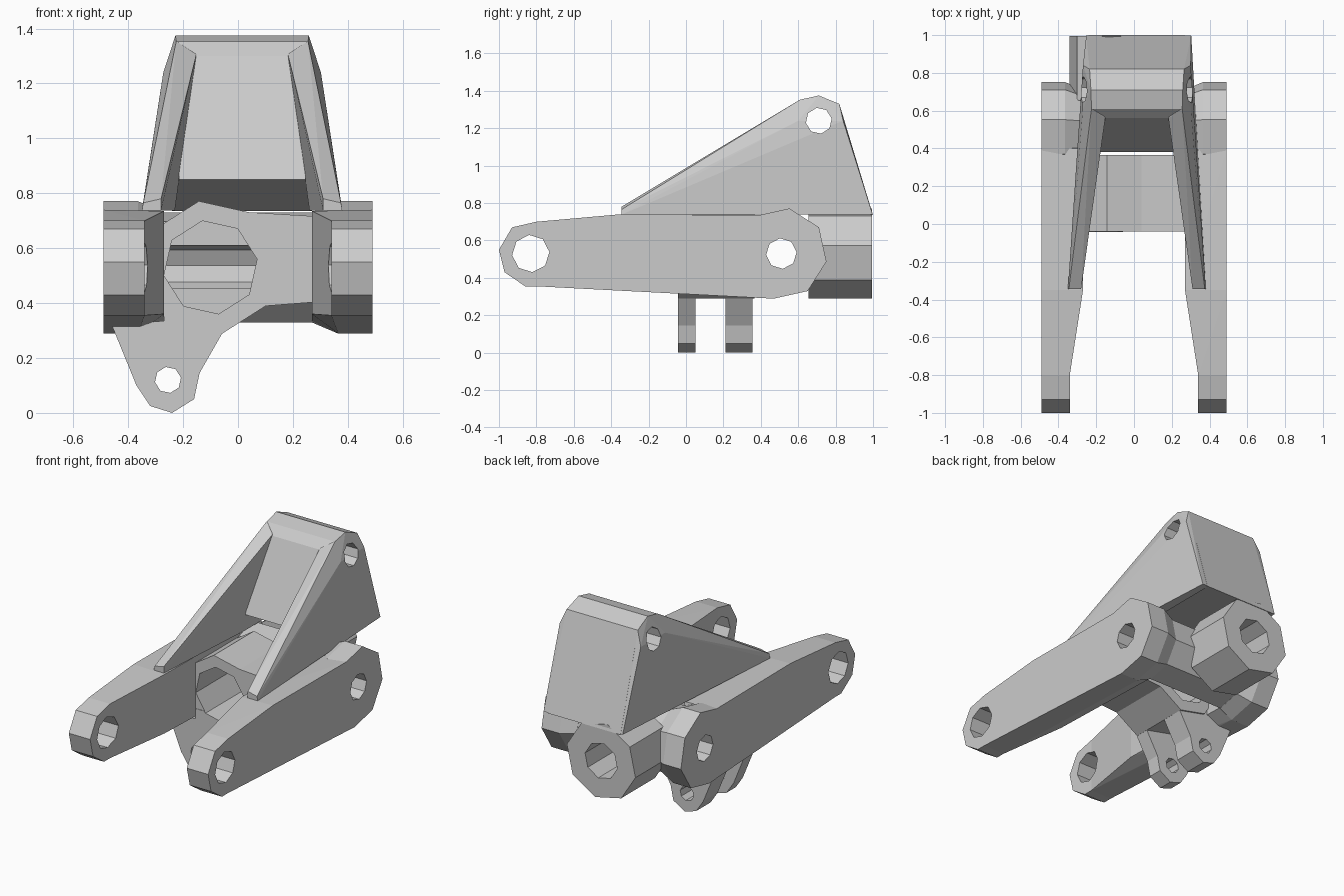
import bpy, bmesh, math

if "Cube" in bpy.data.objects:
    bpy.data.objects.remove(bpy.data.objects["Cube"])


def make(name, bm):
    bmesh.ops.recalc_face_normals(bm, faces=bm.faces[:])
    me = bpy.data.meshes.new(name)
    bm.to_mesh(me)
    bm.free()
    ob = bpy.data.objects.new(name, me)
    bpy.context.collection.objects.link(ob)
    return ob


def place(axis, p, d):
    return (d, p[0], p[1]) if axis == 'x' else (p[0], d, p[1])


def prism(pts, axis, a, b, name="piece"):
    bm = bmesh.new()
    f = bm.faces.new([bm.verts.new(place(axis, p, a)) for p in pts])
    ext = bmesh.ops.extrude_face_region(bm, geom=[f])['geom']
    delta = place(axis, (0, 0), b - a)
    bmesh.ops.translate(bm, vec=delta, verts=[v for v in ext if isinstance(v, bmesh.types.BMVert)])
    return make(name, bm)


def hull(pts, name="piece"):
    bm = bmesh.new()
    for p in pts:
        bm.verts.new(p)
    bmesh.ops.convex_hull(bm, input=bm.verts[:])
    junk = [v for v in bm.verts if not v.link_faces]
    bmesh.ops.delete(bm, geom=junk, context='VERTS')
    bmesh.ops.dissolve_limit(bm, angle_limit=0.02, verts=bm.verts[:], edges=bm.edges[:])
    return make(name, bm)


def octagon(c, r, rot=10):
    return [(c[0] + r * math.cos(math.radians(rot + 45 * i)),
             c[1] + r * math.sin(math.radians(rot + 45 * i))) for i in range(8)]


def boolean(ob, others, op):
    for o in others:
        m = ob.modifiers.new("b", 'BOOLEAN')
        m.operation, m.object, m.solver = op, o, 'EXACT'
        dg = bpy.context.evaluated_depsgraph_get()
        me = bpy.data.meshes.new_from_object(ob.evaluated_get(dg))
        ob.modifiers.clear()
        ob.data = me
        bpy.data.objects.remove(o)


HUB = (-0.10, 0.53)     # x, z of the long bore
PIN = (0.51, 0.53)      # y, z of the cross pin

# Base body: octagonal sleeve blended into the right arm
o = octagon(HUB, 0.245)
sleeve = [(0.3, 0.405), (0.3, 0.715)] + o[1:]
base = prism(sleeve, 'y', -0.04, 0.365, "base_frame")
parts = []

# Rear cross bar and rear hub
bar = [(max(y, 0.38), z) for y, z in octagon(PIN, 0.203, -10)]
parts.append(prism(bar, 'x', -0.3, 0.3))
parts.append(prism(o, 'y', 0.655, 0.995))

# Side arms: front eye, tapering middle, octagonal rear end
eye = [(-1, .55), (-.93, .67), (-.8, .7), (-.75, .704), (-.7, .355), (-.86, .355), (-.97, .43)]
mid = [(-.8, .7), (-.35, .74), (.40, .735), (.467, .289), (-.8, .355)]
for s in (-1, 1):
    arm = prism(eye, 'x', s * 0.34, s * 0.49)
    outer = [(s * 0.49, y, z) for y, z in mid]
    inner = [(s * 0.34, -.8, .7), (s * 0.34, -.8, .355), (s * 0.27, -.35, .735),
             (s * 0.27, -.35, .36), (s * 0.27, .40, .725), (s * 0.27, .475, .335),
             (s * 0.365, .467, .289)]
    rim = octagon(PIN, 0.245, -10)
    end = ([(s * x, y, z) for x in (0.49, 0.365) for y, z in rim]
           + [(s * 0.27, y, z) for y, z in octagon(PIN, 0.204, -10)])
    boolean(arm, [hull(outer + inner), hull(end)], 'UNION')
    parts.append(arm)

# Two lower lugs
lug = [(-.46, .32), (-.37, .1), (-.32, .025), (-.24, 0), (-.16, .05), (-.14, .145),
       (-.058, .289), (-.1, .4), (-.27, .4), (-.27, .335)]
for a, b in ((-0.043, 0.05), (0.21, 0.355)):
    parts.append(prism(lug, 'y', a, b))
boolean(base, parts, 'UNION')

# Bores: long bore, blind rear bore, pin holes, lug holes
boolean(base, [
    prism(octagon(HUB, 0.172), 'y', -0.2, 0.5),
    prism(octagon(HUB, 0.115), 'y', 0.72, 1.1),
    prism(octagon(PIN, 0.082, 5), 'x', -0.6, 0.6),
    prism(octagon((-0.83, 0.53), 0.1, 5), 'x', -0.6, 0.6),
    prism(octagon((-0.255, 0.12), 0.048), 'y', -0.2, 0.5)], 'DIFFERENCE')

# Tower: solid rear block
CX = 0.015
core = [(.165, .56, 1.30), (.23, .42, .87), (.23, .38, .85), (.24, .61, 1.352),
        (.243, .71, 1.375), (.25, .82, 1.33), (.255, 1.0, .735)]
tower = hull([(CX + s * x, y, z) for x, y, z in core for s in (-1, 1)], "tower")

# Tower: sloping side legs
legs = []
for s in (-1, 1):
    rear = 0.268 if s < 0 else 0.288
    leg = [(.365, -.345, .738), (.36, -.345, .765), (.287, .6, 1.24), (.285, .84, 1.24),
           (rear, .998, .738), (.24, .61, 1.353), (.243, .71, 1.374), (.25, .82, 1.329),
           (.295, -.345, .738), (.295, -.345, .78), (.167, .56, 1.305),
           (.245, .4, .738), (.245, .998, .738)]
    legs.append(hull([(CX + s * x, y, z) for x, y, z in leg]))
boolean(tower, legs, 'UNION')
boolean(tower, [prism(octagon((0.71, 1.24), 0.07), 'x', -0.6, 0.6)], 'DIFFERENCE')
